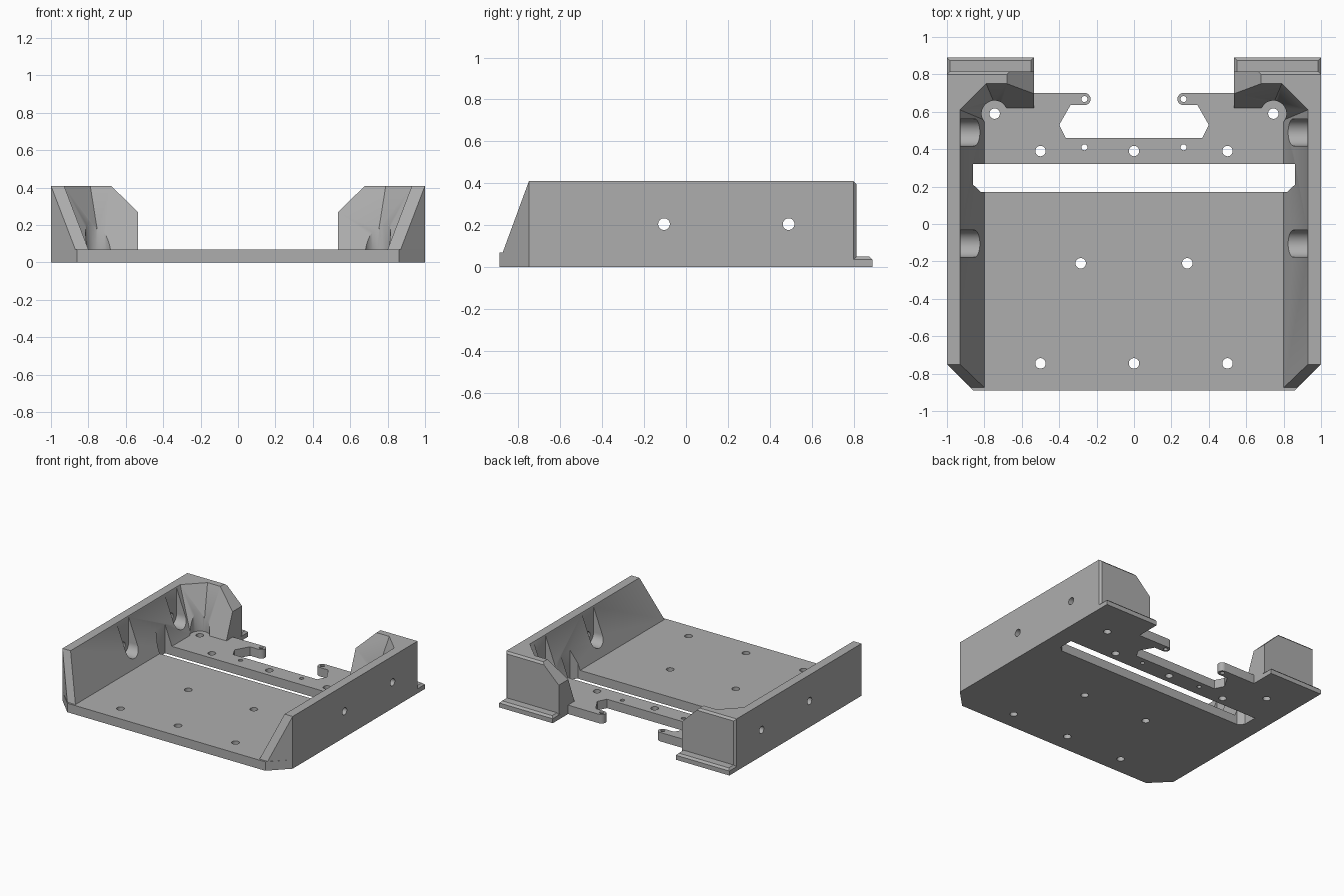
import bpy, bmesh, math
from mathutils import Vector

if "Cube" in bpy.data.objects:
    bpy.data.objects.remove(bpy.data.objects["Cube"])

gray = bpy.data.materials.new("plain gray")
gray.diffuse_color = (0.42, 0.42, 0.42, 1)
gray.use_nodes = True
gray.node_tree.nodes["Principled BSDF"].inputs["Base Color"].default_value = gray.diffuse_color


def make(name, bm):
    bmesh.ops.recalc_face_normals(bm, faces=bm.faces)
    me = bpy.data.meshes.new(name)
    bm.to_mesh(me)
    bm.free()
    ob = bpy.data.objects.new(name, me)
    bpy.context.collection.objects.link(ob)
    me.materials.append(gray)
    return ob


def hull(name, pts):
    bm = bmesh.new()
    for p in pts:
        bm.verts.new(p)
    r = bmesh.ops.convex_hull(bm, input=bm.verts[:])
    junk = {g for g in r["geom_interior"] + r["geom_unused"] if isinstance(g, bmesh.types.BMVert)}
    bmesh.ops.delete(bm, geom=list(junk), context='VERTS')
    bmesh.ops.dissolve_limit(bm, angle_limit=0.002, verts=bm.verts[:], edges=bm.edges[:])
    return make(name, bm)


def prism(name, outline, a, b, axis='z'):
    """Extrude an outline from a to b, along z (xy), x (yz) or y (xz)."""
    put = {'z': lambda p, h: (p[0], p[1], h),
           'x': lambda p, h: (h, p[0], p[1]),
           'y': lambda p, h: (p[0], h, p[1])}[axis]
    bm = bmesh.new()
    face = bm.faces.new([bm.verts.new(put(p, a)) for p in outline])
    ext = bmesh.ops.extrude_face_region(bm, geom=[face])
    shift = Vector(put((0, 0), b - a))
    bmesh.ops.translate(bm, vec=shift, verts=[v for v in ext["geom"] if isinstance(v, bmesh.types.BMVert)])
    return make(name, bm)


def arc(cx, cy, r, a0, a1, n):
    return [(cx + r * math.cos(math.radians(a0 + (a1 - a0) * i / n)),
             cy + r * math.sin(math.radians(a0 + (a1 - a0) * i / n))) for i in range(n + 1)]


def circle(cx, cy, r, n=32):
    return arc(cx, cy, r, 0, 360, n)[:-1]


def mirrored(half):
    return half + [(-x, y) for x, y in reversed(half)]


def boolean(target, other, op='DIFFERENCE'):
    other.hide_render = True
    mod = target.modifiers.new("bool", 'BOOLEAN')
    mod.operation, mod.solver, mod.object = op, 'EXACT', other
    dg = bpy.context.evaluated_depsgraph_get()
    me = bpy.data.meshes.new_from_object(target.evaluated_get(dg))
    target.modifiers.clear()
    target.data = me
    bpy.data.objects.remove(other)


# Floor plate with the rear notch and two rounded tabs
half = [(0.86, -0.89), (1, -0.75), (1, 0.80), (0.535, 0.80), (0.535, 0.70)]
half += arc(0.265, 0.668, 0.033, 90, 270, 12)
half += [(0.34, 0.635), (0.40, 0.53), (0.365, 0.46)]
tray = prism("tray", mirrored(half), 0, 0.07)

# Walls: solid block with sloped front and chamfered back edge
pts = []
for s in (-1, 1):
    for z in (0.04, 0.07):
        pts += [(s * 0.87, -0.875, z), (s, -0.75, z)]
    pts += [(s, -0.75, 0.41), (s * 0.87, -0.75, 0.41), (s, 0.80, 0.04), (s, 0.80, 0.41),
            (s * 0.985, 0.815, 0.04), (s * 0.985, 0.815, 0.395)]
walls = hull("walls", pts)

# Tapered interior with angled rear corners
low = [(0.80, -1.0), (0.80, 0.556), (0.736, 0.62)]
high = [(0.93, -1.0), (0.93, 0.61), (0.79, 0.75)]
pts = []
for (x0, y0), (x1, y1) in zip(low, high):
    for z in (0.03, 0.45):
        t = (z - 0.07) / 0.34
        for s in (-1, 1):
            pts.append((s * (x0 + (x1 - x0) * t), y0 + (y1 - y0) * t, z))
boolean(walls, hull("interior_cutter", pts))

# Opening between the two rear posts, with sloped upper corners
opening = mirrored([(0.535, 0.0), (0.535, 0.27), (0.715, 0.445)])
boolean(walls, prism("opening_cutter", opening, 0.3, 1.0, 'y'))
boolean(tray, walls, 'UNION')

# Rear lips with a chamfered upper edge
for s in (-1, 1):
    pts = [(s * x, y, z) for x in (0.535, 1.0) for y in (0.79, 0.89) for z in (0, 0.035)]
    pts += [(s * x, y, 0.05) for x in (0.55, 0.985) for y in (0.79, 0.875)]
    boolean(tray, hull("rear_lip", pts), 'UNION')

# Cross slot
slot = mirrored([(0.82, 0.172), (0.86, 0.21), (0.86, 0.322)])
boolean(tray, prism("slot_cutter", slot, -0.1, 0.6))

# Floor holes
holes = [(x, y, 0.028) for x in (-0.5, 0, 0.5) for y in (-0.745, 0.39)]
for s in (-1, 1):
    holes += [(s * 0.285, -0.21, 0.028), (s * 0.745, 0.59, 0.028),
              (s * 0.265, 0.41, 0.016), (s * 0.265, 0.668, 0.016)]
for x, y, r in holes:
    boolean(tray, prism("hole_cutter", circle(x, y, r, 24), -0.1, 0.2))

for s in (-1, 1):
    # Round clearance in each rear corner
    boolean(tray, prism("corner_cutter", circle(s * 0.745, 0.59, 0.07), 0.07, 0.5))
    for y in (-0.105, 0.49):
        # Screw pocket open to the top, and its through hole
        pocket = [(y + 0.072, 0.5)] + arc(y, 0.205, 0.072, 0, -180, 20) + [(y - 0.072, 0.5)]
        boolean(tray, prism("pocket_cutter", pocket, s * 0.70, s * 0.927, 'x'))
        boolean(tray, prism("side_hole_cutter", circle(y, 0.205, 0.028, 24), s * 0.85, s * 1.1, 'x'))

# Smooth round surfaces, keep edges sharp
bpy.ops.object.select_all(action='DESELECT')
tray.select_set(True)
bpy.context.view_layer.objects.active = tray
bpy.ops.object.shade_smooth_by_angle(angle=math.radians(30))
